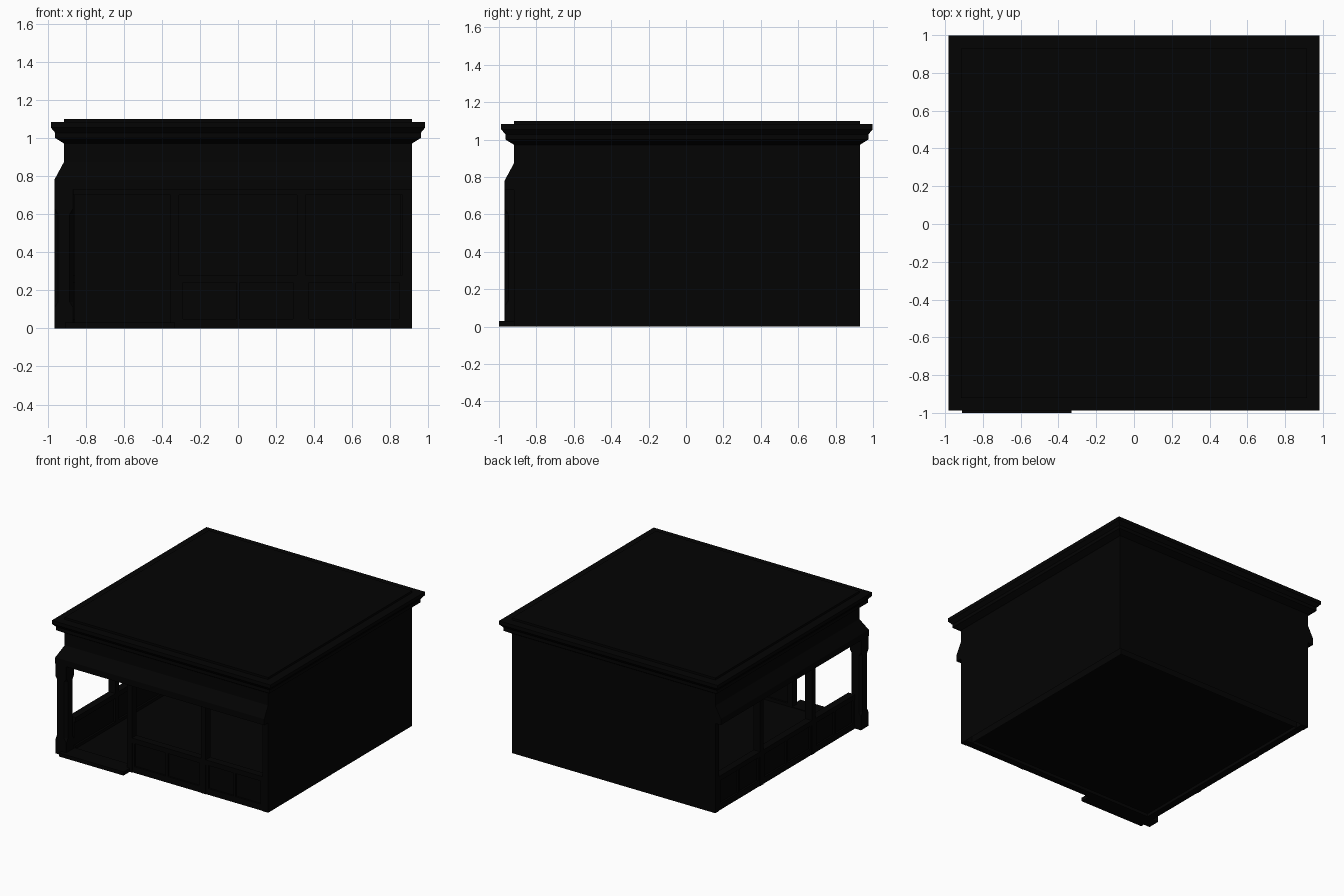
import bpy, bmesh

if "Cube" in bpy.data.objects:
    bpy.data.objects.remove(bpy.data.objects["Cube"])

X, YF, YB = 0.915, -0.92, 0.93     # wall faces: sides, front, back
T = 0.06                           # wall thickness
HEAD, TOP = 0.73, 0.975            # underside of sign band, top of walls

mat = bpy.data.materials.new("dark_paint")
mat.diffuse_color = (0.001, 0.001, 0.001, 1)
mat.use_nodes = True
mat.node_tree.nodes["Principled BSDF"].inputs["Base Color"].default_value = mat.diffuse_color


def make(name, bm):
    bmesh.ops.recalc_face_normals(bm, faces=bm.faces)
    me = bpy.data.meshes.new(name)
    bm.to_mesh(me)
    bm.free()
    me.materials.append(mat)
    ob = bpy.data.objects.new(name, me)
    bpy.context.collection.objects.link(ob)
    return ob


def loft(name, rings, closed=True, start=True, end=True):
    """Skin rings of equal length; optionally close them and cap the ends."""
    bm = bmesh.new()
    vs = [[bm.verts.new(p) for p in r] for r in rings]
    n = len(vs[0])
    for a, b in zip(vs, vs[1:]):
        for i in range(n if closed else n - 1):
            j = (i + 1) % n
            bm.faces.new((a[i], a[j], b[j], b[i]))
    if start:
        bm.faces.new(vs[0])
    if end:
        bm.faces.new(vs[-1])
    return make(name, bm)


def rect(x0, x1, y0, y1, z):
    return [(x0, y0, z), (x1, y0, z), (x1, y1, z), (x0, y1, z)]


def box(name, x0, x1, y0, y1, z0, z1):
    return loft(name, [rect(x0, x1, y0, y1, z0), rect(x0, x1, y0, y1, z1)])


def side_box(side, part, a0, a1, d0, d1, z0, z1):
    """Box on a shop side: a runs along the side, d is depth inward."""
    name = f"{side}_{part}"
    if side == "front":
        return box(name, a0, a1, YF + d0, YF + d1, z0, z1)
    return box(name, -X + d0, -X + d1, a0, a1, z0, z1)


def wall_sheet(name, inset, top):
    """Right and back wall surface as one bent sheet."""
    i = inset
    path = [(X - i, YF + i), (X - i, YB - i), (-X + i, YB - i)]
    loft(name, [[(x, y, 0) for x, y in path], [(x, y, top) for x, y in path]],
         closed=False, start=False, end=False)


# Wall sheets, floor and door step
wall_sheet("outer_wall", 0, TOP)
wall_sheet("inner_wall", T, TOP)
loft("floor", [rect(-X + T, X - T, YF + T, YB - T, 0.025)], end=False)
box("door_step", -0.91, -0.33, -1.0, YF + T, 0, 0.03)

# Stepped cornice with raised flat roof
cornice = [(0, 0.972), (0.045, 1.0), (0.045, 1.027), (0.068, 1.055),
           (0.068, 1.083), (0, 1.083), (0, 1.1)]
loft("roof_cornice", [rect(-X - o, X + o, YF - o, YB + o, z) for o, z in cornice],
     start=False)

# Sign band mitred round the shop corner
band = [(T, TOP), (T, HEAD), (-0.05, HEAD), (-0.05, 0.78), (0, 0.873), (0, TOP)]
loft("sign_band", [[(X, YF + d, z) for d, z in band],
                   [(-X + d, YF + d, z) for d, z in band],
                   [(-X + d, YB, z) for d, z in band]], closed=False)


# Corner post with stopped chamfers
def post_ring(c, z, h=0.05):
    k = h - c
    pts = [(-h, -k), (-k, -h), (k, -h), (h, -k), (h, k), (k, h), (-k, h), (-h, k)]
    return [(-X + px, YF + py, z) for px, py in pts]


loft("corner_post", [post_ring(c, z) for c, z in
                     [(0.001, 0), (0.001, 0.11), (0.02, 0.14),
                      (0.02, 0.6), (0.001, 0.63), (0.001, 0.735)]])


# Shop window bay: stall riser with recessed panels, sill and head
def bay(side, a0, a1):
    mid = (a0 + a1) / 2
    side_box(side, "riser_back", a0, a1, 0.018, 0.045, 0.0, 0.25)
    side_box(side, "bottom_rail", a0, a1, 0.004, T, 0, 0.05)
    side_box(side, "sill", a0, a1, 0.0, T, 0.24, 0.28)
    side_box(side, "window_head", a0, a1, 0.004, T, 0.70, 0.735)
    for c in (a0 + 0.01, mid, a1 - 0.01):
        side_box(side, "riser_stile", c - 0.01, c + 0.01, 0.004, 0.045, 0.05, 0.24)


for side, end in (("front", X), ("left", YB)):
    for c in (-0.332, 0.332):
        side_box(side, "mullion", c - 0.022, c + 0.022, 0, T, 0, 0.735)
    side_box(side, "end_jamb", end - 0.05, end, 0, T, 0, 0.735)
    bay(side, -0.31, 0.31)
    bay(side, 0.354, end - 0.05)
bay("left", -0.865, -0.354)
side_box("front", "door_head", -0.865, -0.354, 0.004, T, 0.70, 0.735)
